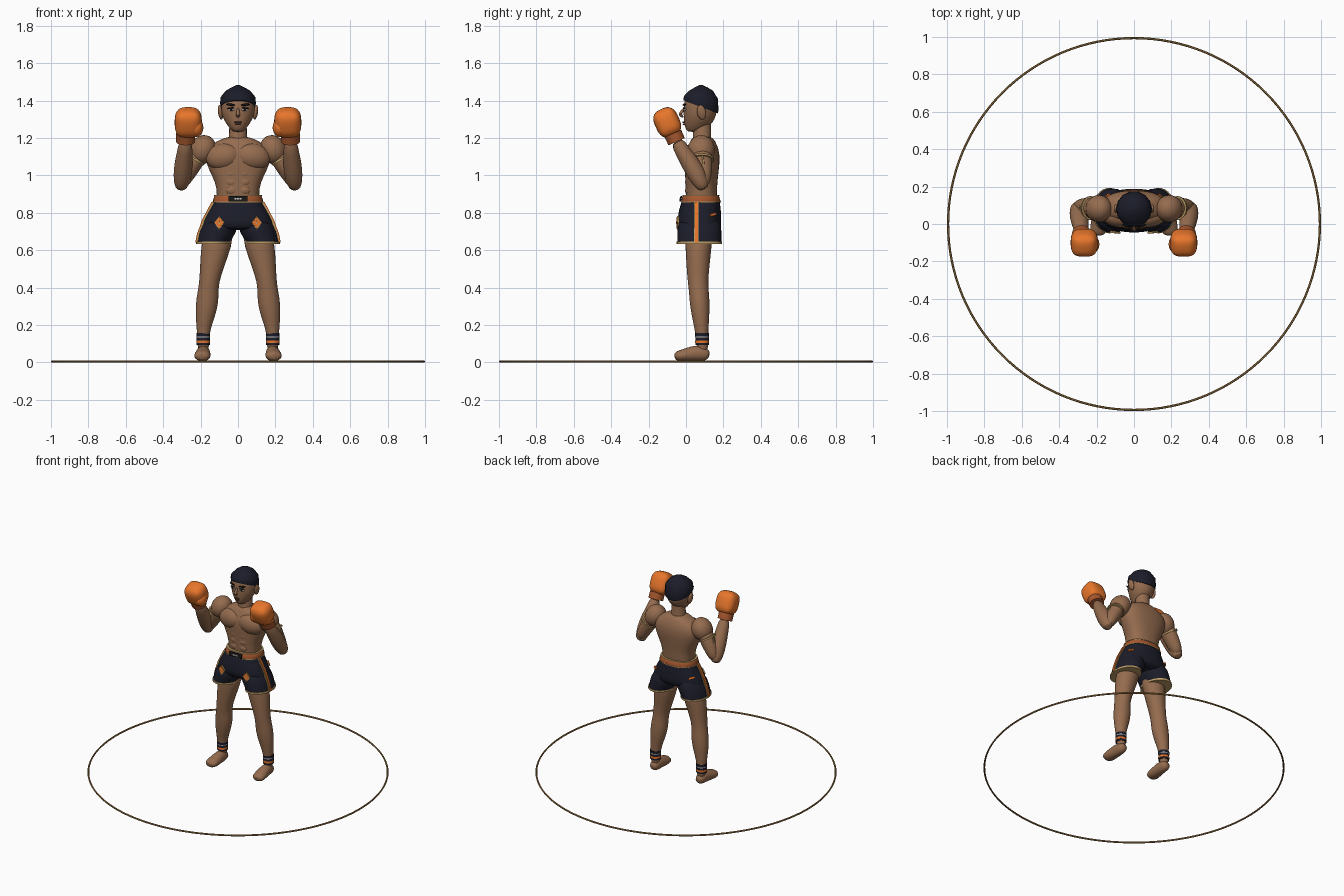
import bpy, bmesh, math
from mathutils import Vector

if "Cube" in bpy.data.objects:
    bpy.data.objects.remove(bpy.data.objects["Cube"])


def material(name, rgb):
    m = bpy.data.materials.new(name)
    m.use_nodes = True
    m.diffuse_color = (*rgb, 1)
    m.node_tree.nodes["Principled BSDF"].inputs["Base Color"].default_value = (*rgb, 1)
    return m


SKIN = material("skin", (.3, .15, .078))
NAVY = material("navy cloth", (.011, .012, .022))
ORANGE = material("glove orange", (.8, .18, .025))
RUST = material("rust orange", (.38, .095, .027))
GOLD = material("gold trim", (.5, .33, .13))
BLACK = material("black", (.008, .008, .009))
WHITE = material("white", (.6, .58, .55))
BROWN = material("ring bronze", (.32, .18, .055))
LIP = material("dark lip", (.1, .045, .03))


def finish(name, bm, mat, subdiv=0, angle=50):
    bmesh.ops.recalc_face_normals(bm, faces=bm.faces)
    me = bpy.data.meshes.new(name)
    bm.to_mesh(me)
    bm.free()
    me.materials.append(mat)
    me.shade_smooth()
    me.set_sharp_from_angle(angle=math.radians(angle))
    ob = bpy.data.objects.new(name, me)
    bpy.context.collection.objects.link(ob)
    if subdiv:
        ob.modifiers.new("smooth", 'SUBSURF').levels = subdiv
        ob.modifiers["smooth"].render_levels = subdiv
    return ob


def skin_rings(name, rings, mat, subdiv=0, angle=50):
    bm = bmesh.new()
    loops = [[bm.verts.new(p) for p in r] for r in rings]
    n = len(loops[0])
    for a, b in zip(loops, loops[1:]):
        for i in range(n):
            j = (i + 1) % n
            bm.faces.new((a[i], a[j], b[j], b[i]))
    bm.faces.new(loops[0])
    bm.faces.new(loops[-1])
    return finish(name, bm, mat, subdiv, angle)


def loft(name, rows, mat, side=0, n=24, power=2, subdiv=0, angle=50):
    """Rows are (z, half width, front y, back y, optional x centre, optional tilt)."""
    rings = []
    for z, hx, y0, y1, *more in rows:
        x0 = more[0] if more else 0
        tilt = more[1] if len(more) > 1 else 0
        ring = []
        for i in range(n):
            t = 2 * math.pi * i / n
            c, s = math.cos(t), math.sin(t)
            x = hx * math.copysign(abs(c) ** (2 / power), c)
            y = (y1 - y0) / 2 * math.copysign(abs(s) ** (2 / power), s)
            ring.append((side * x0 + x, (y0 + y1) / 2 + y, z + tilt * y))
        rings.append(ring)
    return skin_rings(name, rings, mat, subdiv, angle)


def tube(name, rows, mat, side=1, n=16, subdiv=0):
    """Rows are (x, y, z, radius across, optional second radius)."""
    pts = [Vector((r[0] * side, r[1], r[2])) for r in rows]
    rings = []
    for k, r in enumerate(rows):
        t = (pts[min(k + 1, len(pts) - 1)] - pts[max(k - 1, 0)]).normalized()
        u = Vector((1, 0, 0))
        u = (u - u.dot(t) * t).normalized()
        v = t.cross(u)
        a, b = r[3], r[-1]
        rings.append([pts[k] + u * a * math.cos(q) + v * b * math.sin(q)
                      for q in (2 * math.pi * i / n for i in range(n))])
    return skin_rings(name, rings, mat, subdiv)


def prim(name, kind, loc, size, mat, rot=(0, 0, 0), subdiv=0):
    bm = bmesh.new()
    if kind == "ball":
        bmesh.ops.create_uvsphere(bm, u_segments=20, v_segments=12, radius=1)
    elif kind in ("box", "soft"):
        bmesh.ops.create_cube(bm, size=2)
    else:
        bmesh.ops.create_cone(bm, segments=4 if kind == "diamond" else 24,
                              radius1=1, radius2=1, depth=2, cap_ends=True)
    if kind == "soft":
        bmesh.ops.bevel(bm, geom=bm.edges[:], offset=.72, segments=4, profile=.5, affect='EDGES')
    ob = finish(name, bm, mat, subdiv)
    ob.location, ob.scale, ob.rotation_euler = loc, size, rot
    return ob


# Floor ring
ring = []
for i in range(128):
    t = 2 * math.pi * i / 128
    ring.append([((.994 + .006 * math.cos(q)) * math.cos(t), (.994 + .006 * math.cos(q)) * math.sin(t),
                  .006 + .006 * math.sin(q)) for q in (math.pi * k / 3 for k in range(6))])
skin_rings("floor_ring", ring + ring[:1], BROWN)

# Torso and neck
loft("torso", [(.83, .12, 0, .165), (.9, .112, -.002, .165), (.96, .12, -.004, .168),
               (1.03, .157, -.006, .176), (1.09, .178, -.01, .182), (1.14, .172, 0, .176),
               (1.18, .12, .022, .158), (1.21, .055, .035, .14)], SKIN, power=2.4, subdiv=1)
loft("neck", [(1.14, .07, .03, .145), (1.19, .048, .036, .134), (1.29, .046, .04, .135)], SKIN, n=20)
for x in (-1, 1):
    prim("pectoral", "ball", (.08 * x, .036, 1.1), (.094, .055, .07), SKIN, (0, .15 * x, .12 * x))
    for z in (.92, .965, 1.01):
        prim("abdominal", "ball", (.033 * x, .013, z), (.034, .018, .026), SKIN)

# Head, face and cap
loft("head", [(1.232, .022, .012, .06), (1.245, .04, -.002, .1), (1.28, .066, -.012, .145),
              (1.32, .088, -.013, .162), (1.37, .092, -.014, .168), (1.42, .086, -.004, .165),
              (1.45, .06, .03, .13)], SKIN, subdiv=1)
loft("cap", [(1.366, .093, -.017, .174, 0, -.38), (1.385, .096, -.016, .176, 0, -.3),
             (1.42, .092, -.01, .172, 0, -.1), (1.452, .066, .015, .146),
             (1.47, .035, .045, .117), (1.484, .006, .075, .087)], NAVY, n=14, angle=60)
tube("nose", [(0, -.008, 1.362, .006), (0, -.022, 1.34, .009), (0, -.036, 1.325, .013, .011),
              (0, -.012, 1.31, .01, .007)], SKIN, n=10, subdiv=1)
prim("upper_lip", "ball", (0, -.012, 1.284), (.022, .007, .005), LIP)
prim("lower_lip", "ball", (0, -.01, 1.273), (.016, .008, .005), LIP)
for x in (-1, 1):
    prim("ear", "ball", (.094 * x, .083, 1.337), (.013, .024, .04), SKIN, (.2, .15 * x, 0))
    prim("eye_white", "ball", (.037 * x, -.006, 1.352), (.017, .006, .008), WHITE, (0, 0, .25 * x))
    prim("pupil", "ball", (.036 * x, -.011, 1.352), (.008, .003, .008), BLACK)
    prim("eyelid", "ball", (.038 * x, -.01, 1.36), (.021, .005, .004), BLACK, (0, .1 * x, .25 * x))
    prim("eyebrow", "ball", (.04 * x, -.009, 1.378), (.025, .006, .006), BLACK, (0, -.08 * x, .28 * x))

# Shorts, waistband and buckle
loft("shorts_seat", [(.708, .08, .0, .15), (.714, .15, -.03, .176), (.73, .19, -.044, .188),
                     (.76, .183, -.045, .188), (.81, .157, -.038, .186), (.845, .136, -.028, .182),
                     (.87, .127, -.02, .178)], NAVY, n=40, power=2.3, angle=70)
loft("waistband", [(.857, .133, -.025, .184), (.865, .134, -.025, .184), (.885, .128, -.02, .178),
                   (.892, .124, -.016, .174)], RUST, n=32, power=2.3)
for z, grow in ((.855, .002), (.889, -.006)):
    loft("waistband_edge", [(z, .133 + grow, -.025 - grow, .184 + grow),
                            (z + .005, .133 + grow, -.025 - grow, .184 + grow)], GOLD, n=32, power=2.3)
prim("buckle", "box", (0, -.028, .875), (.05, .0045, .015), BLACK, (-.2, 0, 0))
for x in (-.014, 0, .014):
    prim("buckle_stud", "box", (x, -.032, .875), (.005, .002, .004), WHITE, (-.2, 0, 0))

OUTLINE = [(.64, .219), (.685, .21), (.72, .197), (.76, .183), (.81, .157), (.857, .132)]
for x in (-1, 1):
    loft("shorts_leg", [(.64, .088, -.046, .189, .131), (.67, .093, -.046, .189, .12),
                        (.7, .098, -.046, .189, .108), (.73, .091, -.043, .186, .1),
                        (.76, .08, -.02, .17, .09)], NAVY, x, n=32)
    loft("hem_trim", [(.634, .092, -.05, .193, .132), (.647, .0915, -.05, .193, .131)], GOLD, x, n=32)
    for label, half, out, mat in (("stripe_edge", .013, .004, GOLD), ("side_stripe", .008, .01, ORANGE)):
        rows = []
        for z, edge in OUTLINE:
            o, inner = (edge + out) * x, (edge - .006) * x
            rows.append([(o, .055 - half, z), (o, .055 + half, z), (inner, .055 + half, z), (inner, .055 - half, z)])
        skin_rings(label, rows, mat)
    flat = (math.pi / 2, 0, .12 * x)
    prim("diamond_border", "diamond", (.1 * x, -.043, .747), (.029, .036, .0045), GOLD, flat)
    prim("diamond_patch", "diamond", (.1 * x, -.0455, .747), (.024, .03, .0045), ORANGE, flat)
    prim("diamond_center", "diamond", (.1 * x, -.0465, .747), (.006, .008, .0045), GOLD, flat)
    prim("rear_patch", "box", (.147 * x, .145, .79), (.0045, .022, .007), ORANGE, (.2 * x, -.4 * x, .75 * x))

# Legs, feet and ankle bands
for x in (-1, 1):
    loft("leg", [(.05, .03, .06, .12, .185), (.12, .031, .054, .118, .186), (.18, .037, .046, .12, .184),
                 (.25, .053, .03, .125, .174), (.32, .061, .019, .127, .165), (.38, .056, .016, .122, .16),
                 (.43, .053, .009, .118, .154), (.52, .066, .002, .126, .137), (.62, .082, -.004, .138, .116),
                 (.71, .08, -.004, .142, .1)], SKIN, x, subdiv=1)
    tube("foot", [(.185, .126, .04, .018, .016), (.185, .11, .042, .032, .034), (.185, .07, .05, .037, .044),
                  (.187, .03, .046, .04, .041), (.19, -.015, .037, .045, .033), (.192, -.045, .034, .043, .028),
                  (.192, -.062, .03, .025, .016)], SKIN, x, subdiv=1)
    z = .092
    for height, mat, r in ((.012, NAVY, .036), (.014, ORANGE, .037), (.016, NAVY, .036),
                           (.005, WHITE, .037), (.018, NAVY, .037)):
        loft("ankle_band", [(z, r, .086 - r, .086 + r, .186),
                            (z + height, r, .086 - r, .086 + r, .186)], mat, x, n=20)
        z += height

# Arms, arm bands and gloves
for x in (-1, 1):
    prim("shoulder", "ball", (.188 * x, .082, 1.137), (.07, .073, .08), SKIN, (0, -.45 * x, 0))
    tube("upper_arm", [(.19, .082, 1.15, .05, .055), (.225, .084, 1.09, .053, .058),
                       (.26, .088, 1.03, .048, .053), (.29, .092, .975, .04, .043),
                       (.304, .094, .945, .025)], SKIN, x, subdiv=1)
    tube("forearm", [(.305, .1, .925, .024), (.303, .085, .95, .04), (.297, .06, 1.0, .05, .051),
                     (.29, .02, 1.07, .05, .05), (.284, -.02, 1.13, .041), (.28, -.052, 1.19, .036)],
         SKIN, x, subdiv=1)
    tube("arm_band", [(.229, .085, 1.09, .058, .064), (.234, .085, 1.081, .058, .064)], GOLD, x, n=24)
    tube("arm_band_tail", [(.282, .088, 1.105, .005), (.29, .092, 1.08, .005), (.294, .095, 1.045, .005)],
         GOLD, x, n=8)
    prim("glove_cuff", "cylinder", (.28 * x, -.06, 1.202), (.051, .048, .024), RUST, (.42, 0, 0))
    prim("glove", "soft", (.266 * x, -.1, 1.283), (.073, .067, .079), ORANGE, (.42, 0, 0), 1)
    prim("glove_thumb", "ball", (.222 * x, -.108, 1.255), (.037, .047, .05), ORANGE, (.42, 0, 0))
